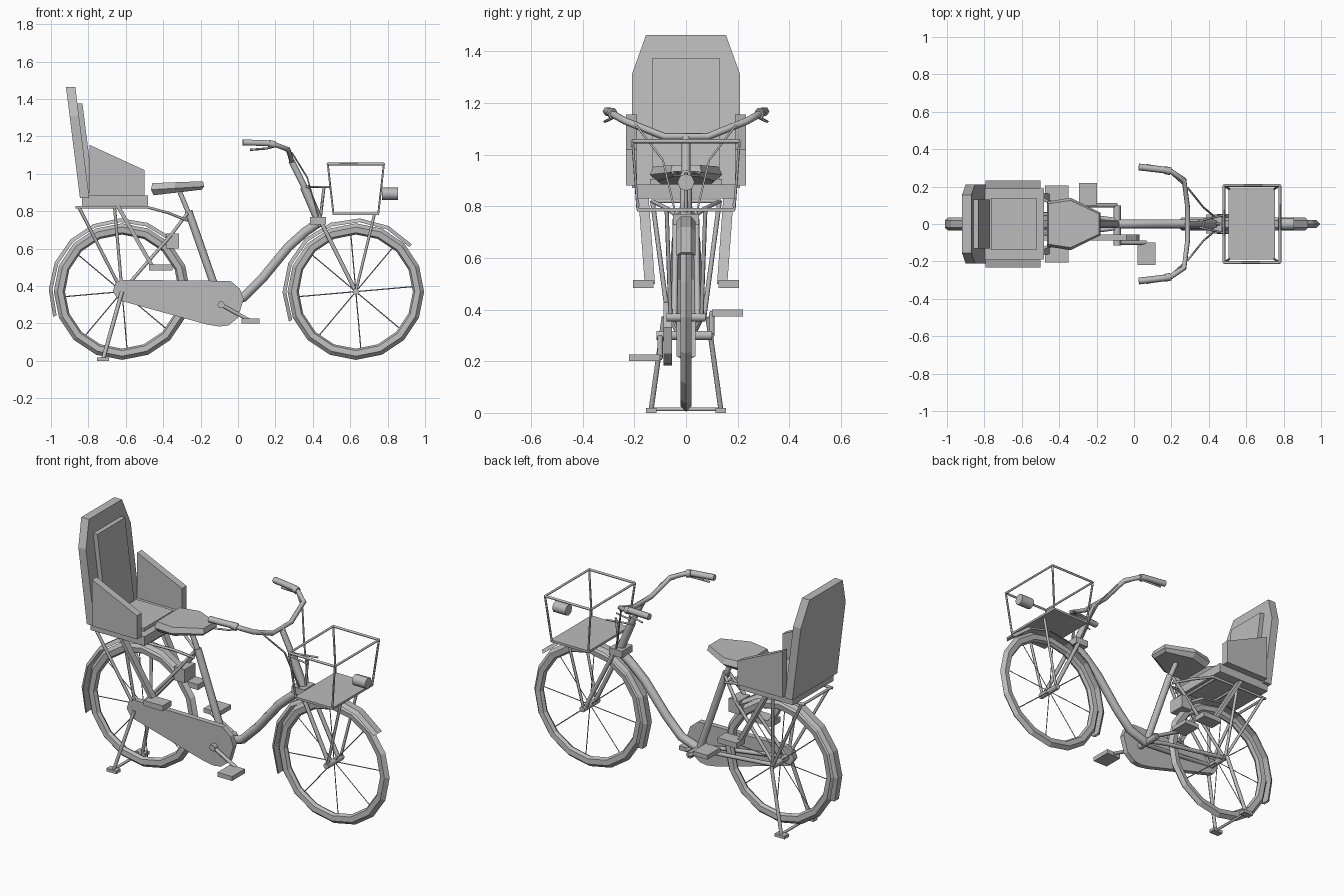
import bpy, bmesh
from math import sin, cos, pi, radians
from mathutils import Vector

if "Cube" in bpy.data.objects:
    bpy.data.objects.remove(bpy.data.objects["Cube"], do_unlink=True)

grey = bpy.data.materials.new("plain grey")
grey.use_nodes = True
COLOUR = (0.5, 0.5, 0.5, 1)
grey.diffuse_color = COLOUR
grey.node_tree.nodes["Principled BSDF"].inputs["Base Color"].default_value = COLOUR


def add_mesh(name, mesh):
    mesh.materials.clear()
    mesh.materials.append(grey)
    obj = bpy.data.objects.new(name, mesh)
    bpy.context.collection.objects.link(obj)
    return obj


def finish(name, bm):
    bmesh.ops.recalc_face_normals(bm, faces=bm.faces)
    mesh = bpy.data.meshes.new(name)
    bm.to_mesh(mesh)
    bm.free()
    return add_mesh(name, mesh)


def tube(name, points, radius, sides=6):
    """Round bar along a polyline."""
    curve = bpy.data.curves.new(name, "CURVE")
    curve.dimensions = "3D"
    curve.bevel_depth = radius
    curve.bevel_resolution = (sides - 4) // 2
    curve.use_fill_caps = True
    spline = curve.splines.new("POLY")
    spline.points.add(len(points) - 1)
    for p, co in zip(spline.points, points):
        p.co = (*co, 1)
    helper = bpy.data.objects.new(name, curve)
    bpy.context.collection.objects.link(helper)
    graph = bpy.context.evaluated_depsgraph_get()
    mesh = bpy.data.meshes.new_from_object(helper.evaluated_get(graph))
    bpy.data.objects.remove(helper, do_unlink=True)
    return add_mesh(name, mesh)


def pair(name, points, radius, sides=6):
    """Bar and its mirror image across the bicycle's centre plane."""
    for side, s in (("right", -1), ("left", 1)):
        tube(f"{side}_{name}", [(x, s * y, z) for x, y, z in points], radius, sides)


def loft(name, rings, closed=False):
    """Skin between matching rings of points."""
    bm = bmesh.new()
    loops = [[bm.verts.new(p) for p in ring] for ring in rings]
    n = len(loops[0])
    for a, b in zip(loops, loops[1:] + loops[:1] if closed else loops[1:]):
        for i in range(n):
            j = (i + 1) % n
            bm.faces.new((a[i], a[j], b[j], b[i]))
    if not closed:
        bm.faces.new(loops[0])
        bm.faces.new(loops[-1])
    return finish(name, bm)


def box(name, x, y, z):
    ring = lambda h: [(x[0], y[0], h), (x[1], y[0], h), (x[1], y[1], h), (x[0], y[1], h)]
    return loft(name, [ring(z[0]), ring(z[1])])


def slab(name, outline, y0, y1):
    """Side outline in x and z, given thickness across the bicycle."""
    return loft(name, [[(x, y, z) for x, z in outline] for y in (y0, y1)])


def sweep(name, cx, profile, angles, closed=False):
    """Turn a (radius, y) profile around a wheel axle."""
    rings = [[(cx + r * cos(a), y, AXLE + r * sin(a)) for r, y in profile] for a in angles]
    return loft(name, rings, closed)


# Wheels, spokes and mudguards
AXLE, REAR, FRONT, BB = 0.37, -0.62, 0.63, (-0.09, 0.30)
tyre = [(0.365, 0), (0.345, 0.021), (0.315, 0.018), (0.305, 0), (0.315, -0.018), (0.345, -0.021)]
guard = [(0.372, -0.036), (0.392, -0.02), (0.392, 0.02), (0.372, 0.036), (0.380, 0.018), (0.380, -0.018)]
for label, cx, start, end in (("rear", REAR, 200, 48), ("front", FRONT, 204, 40)):
    sweep(f"{label}_tyre", cx, tyre, [i * pi / 8 for i in range(16)], True)
    sweep(f"{label}_mudguard", cx, guard,
          [radians(start + (end - start) * i / 7) for i in range(8)])
    tube(f"{label}_hub", [(cx, -0.075, AXLE), (cx, 0.075, AXLE)], 0.018)
    for i in range(8):
        a = radians(5 + 45 * i)
        tube(f"{label}_spoke", [(cx, 0, AXLE), (cx + 0.31 * cos(a), 0, AXLE + 0.31 * sin(a))], 0.003, 4)

# Frame
tube("down_tube", [(0.44, 0, 0.745), (0.36, 0, 0.69), (0.27, 0, 0.61), (0.13, 0, 0.44),
                   (0.03, 0, 0.34), (BB[0], 0, BB[1])], 0.025, 8)
tube("seat_tube", [(-0.265, 0, 0.80), (BB[0], 0, BB[1])], 0.021, 8)
tube("seat_post", [(-0.31, 0, 0.90), (-0.26, 0, 0.78)], 0.015)
pair("chain_stay", [(REAR, 0.06, AXLE), (-0.2, 0.035, 0.32), (BB[0], 0.02, BB[1])], 0.012)
pair("seat_stay", [(REAR, 0.06, AXLE), (-0.36, 0.045, 0.67), (-0.27, 0.02, 0.79)], 0.01)
box("wheel_lock", (-0.385, -0.315), (-0.05, 0.05), (0.60, 0.68))

# Fork, steering column and handlebar
tube("head_tube", [(0.445, 0, 0.72), (0.355, 0, 0.93)], 0.024, 8)
tube("stem", [(0.365, 0, 0.91), (0.285, 0, 1.07)], 0.017, 8)
box("fork_crown", (0.385, 0.47), (-0.05, 0.05), (0.73, 0.77))
pair("fork_blade", [(0.44, 0.04, 0.75), (FRONT, 0.045, AXLE)], 0.012)
tube("handlebar", [(0.17, -0.287, 1.16), (0.20, -0.28, 1.155), (0.268, -0.235, 1.13), (0.287, -0.085, 1.07),
                   (0.287, 0.085, 1.07), (0.268, 0.235, 1.13), (0.20, 0.28, 1.155), (0.17, 0.287, 1.16)], 0.014)
pair("grip", [(0.025, 0.305, 1.168), (0.17, 0.288, 1.163)], 0.018)
pair("lever_clamp", [(0.165, 0.288, 1.162), (0.195, 0.282, 1.156)], 0.021)
pair("brake_lever", [(0.19, 0.28, 1.145), (0.15, 0.30, 1.135), (0.065, 0.315, 1.128)], 0.006, 4)
pair("brake_cable", [(0.20, 0.27, 1.15), (0.29, 0.19, 1.11), (0.37, 0.09, 0.98), (0.43, 0.04, 0.77)], 0.005, 4)

# Front basket, its stays and the lamp
def basket_ring(t):
    """Basket rectangle at height fraction t."""
    x0, x1, y, z = 0.51 - 0.03 * t, 0.75 + 0.03 * t, 0.187 + 0.02 * t, 0.787 + 0.265 * t
    return [(x0, -y, z), (x1, -y, z), (x1, y, z), (x0, y, z)]


low, high = basket_ring(0), basket_ring(1)
for i in range(4):
    tube("basket_rim", [high[i], high[(i + 1) % 4]], 0.008, 4)
    tube("basket_post", [low[i], high[i]], 0.006, 4)
box("basket_floor", (0.505, 0.755), (-0.19, 0.19), (0.78, 0.793))
pair("basket_stay", [(FRONT, 0.06, AXLE), (0.73, 0.075, 0.785)], 0.008)
pair("basket_bracket", [(0.36, 0.02, 0.93), (0.49, 0.05, 0.93)], 0.006, 4)
tube("basket_bracket_post", [(0.46, 0, 0.93), (0.44, 0, 0.76)], 0.008, 4)
tube("lamp", [(0.77, 0, 0.893), (0.855, 0, 0.893)], 0.033, 8)

# Saddle: a wedge outline with tapered top and underside
outline = [(-0.465, -0.12), (-0.34, -0.14), (-0.18, -0.06), (-0.18, 0.06), (-0.34, 0.14), (-0.465, 0.12)]


def saddle_ring(size, back, front):
    rise = (front - back) / 0.285
    return [(-0.33 + (x + 0.33) * (0.5 + size / 2), y * size, back + rise * (x + 0.465)) for x, y in outline]


loft("saddle", [saddle_ring(0.8, 0.885, 0.915), saddle_ring(1, 0.915, 0.932), saddle_ring(0.9, 0.95, 0.96)])

# Chain case, cranks and pedals
slab("chain_case", [(-0.67, 0.37), (-0.655, 0.415), (-0.62, 0.433), (-0.04, 0.427), (0.01, 0.385),
                    (0.03, 0.33), (0.0, 0.23), (-0.05, 0.19), (-0.10, 0.183), (-0.17, 0.195), (-0.64, 0.325)],
     -0.087, -0.055)
tube("crank_axle", [(BB[0], -0.115, BB[1]), (BB[0], 0.1, BB[1])], 0.02)
for label, s in (("right", -1), ("left", 1)):
    px, pz = BB[0] - s * 0.157, BB[1] + s * 0.087
    tube(f"{label}_crank", [(BB[0], s * 0.1, BB[1]), (px, s * 0.1, pz)], 0.011)
    box(f"{label}_pedal", (px - 0.048, px + 0.048), sorted((s * 0.1, s * 0.22)), (pz - 0.013, pz + 0.013))

# Rear carrier, kickstand and foot rests
pair("carrier_rail", [(-0.87, 0.13, 0.82), (-0.48, 0.13, 0.82), (-0.37, 0.07, 0.79), (-0.27, 0.02, 0.75)], 0.008)
for x in (-0.86, -0.66, -0.5):
    tube("carrier_crossbar", [(x, -0.13, 0.82), (x, 0.13, 0.82)], 0.008)
for x in (-0.85, -0.66):
    pair("carrier_strut", [(x, 0.13, 0.82), (REAR, 0.07, AXLE)], 0.009)
pair("stand_leg", [(REAR, 0.085, AXLE), (-0.72, 0.135, 0.012)], 0.011)
tube("stand_crossbar", [(-0.72, -0.135, 0.014), (-0.72, 0.135, 0.014)], 0.008)
for label, s in (("right", -1), ("left", 1)):
    box(f"{label}_stand_foot", (-0.755, -0.69), sorted((s * 0.115, s * 0.155)), (0, 0.018))
    box(f"{label}_foot_rest", (-0.475, -0.35), sorted((s * 0.125, s * 0.205)), (0.483, 0.515))
    bar = lambda x, y, z: [(x - 0.012, y - 0.02, z), (x + 0.012, y - 0.02, z),
                           (x + 0.012, y + 0.02, z), (x - 0.012, y + 0.02, z)]
    loft(f"{label}_foot_rest_strut", [bar(-0.455, s * 0.14, 0.5), bar(-0.65, s * 0.165, 0.84)])

# Child seat: base, cushion, side guards and backrest
box("child_seat_base", (-0.835, -0.48), (-0.19, 0.19), (0.83, 0.885))
box("child_seat_cushion", (-0.765, -0.52), (-0.14, 0.14), (0.88, 0.905))
for label, s in (("right", -1), ("left", 1)):
    slab(f"{label}_side_guard", [(-0.795, 0.88), (-0.5, 0.88), (-0.5, 1.02), (-0.795, 1.155)],
         s * 0.19, s * 0.232)


def leaning(name, half, near, far):
    """Panel from a (y, z) outline, leaning back with height."""
    lean = lambda z: -0.126 * (z - 0.87)
    loft(name, [[(d + lean(z), y, z) for y, z in half + [(-y, z) for y, z in reversed(half)]]
                for d in (near, far)])


leaning("backrest", [(0.21, 0.87), (0.21, 1.31), (0.155, 1.463)], -0.795, -0.845)
leaning("backrest_pad", [(0.13, 0.90), (0.13, 1.375)], -0.768, -0.80)
